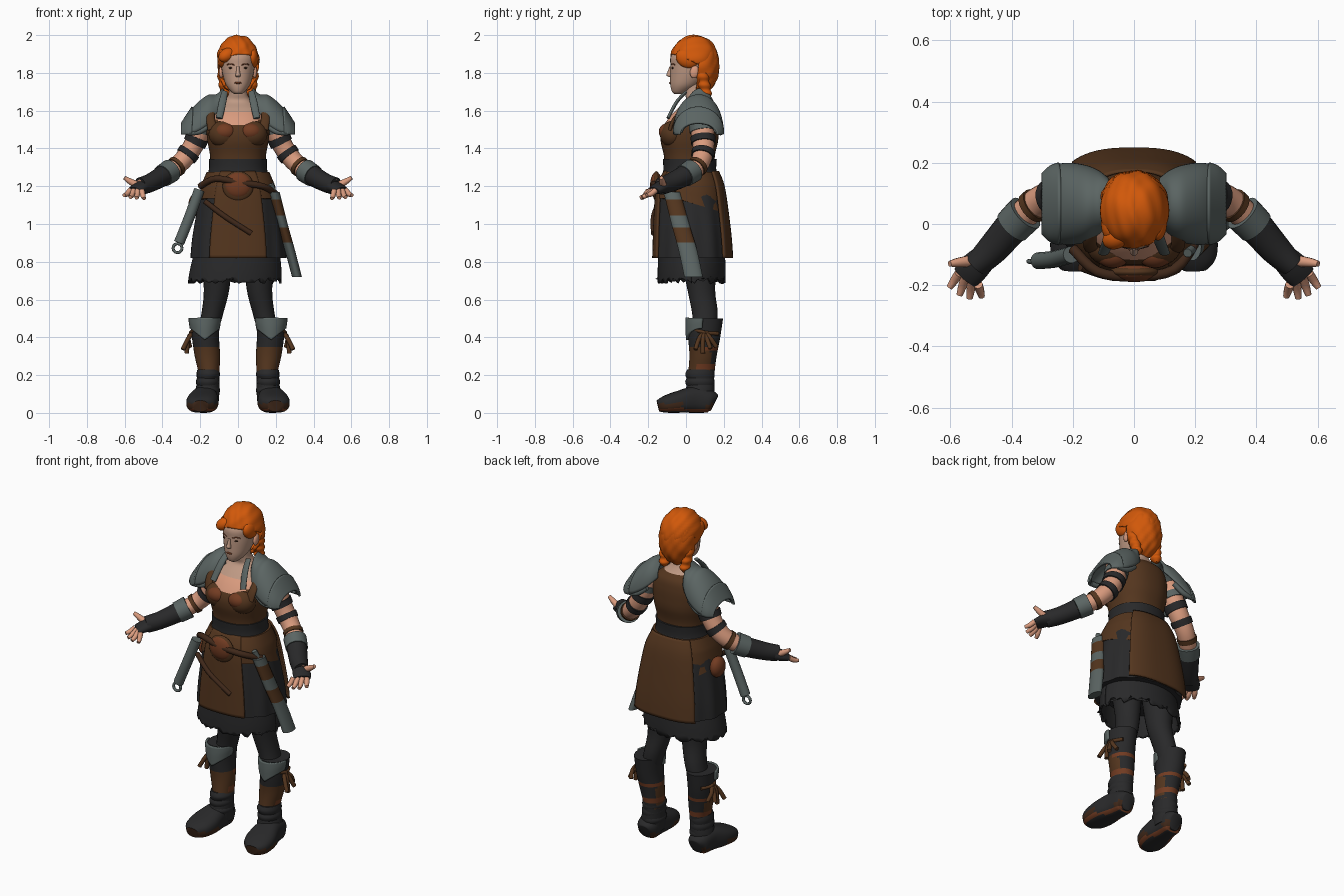
import bpy, bmesh, math, random
from mathutils import Vector, Matrix, Euler

if "Cube" in bpy.data.objects:
    bpy.data.objects.remove(bpy.data.objects["Cube"])

random.seed(4)
COLORS = {
    "skin": (0.70, 0.33, 0.21), "pale_skin": (0.52, 0.32, 0.23), "hair_orange": (0.64, 0.098, 0.003),
    "steel_grey": (0.105, 0.13, 0.125), "leather_brown": (0.088, 0.036, 0.013), "rust_leather": (0.17, 0.045, 0.016),
    "charcoal": (0.022, 0.022, 0.023), "dark_brown": (0.05, 0.021, 0.010)}
MATS = {}
for key, c in COLORS.items():
    MATS[key] = bpy.data.materials.new(key)
    MATS[key].diffuse_color = (*c, 1)


def finish(name, bm, mats, rule=None, mirror=False, thick=0, angle=50):
    """Turn a bmesh into a named, coloured, smooth object."""
    bmesh.ops.recalc_face_normals(bm, faces=bm.faces)
    bm.normal_update()
    for f in bm.faces:
        f.smooth = True
        if rule:
            f.material_index = rule(f.calc_center_median(), f.normal)
    me = bpy.data.meshes.new(name)
    bm.to_mesh(me)
    bm.free()
    ob = bpy.data.objects.new(name, me)
    bpy.context.collection.objects.link(ob)
    for m in mats.split():
        me.materials.append(MATS[m])
    bpy.ops.object.select_all(action='DESELECT')
    ob.select_set(True)
    bpy.context.view_layer.objects.active = ob
    bpy.ops.object.shade_smooth_by_angle(angle=math.radians(angle))
    if thick:
        mod = ob.modifiers.new("thickness", 'SOLIDIFY')
        mod.thickness = thick
    if mirror:
        ob.modifiers.new("mirror", 'MIRROR')
    return ob


def spline(pts, k):
    """Catmull-Rom interpolation of tuples of any length."""
    out = []
    for i in range(len(pts) - 1):
        a, b, c, d = pts[max(i - 1, 0)], pts[i], pts[i + 1], pts[min(i + 2, len(pts) - 1)]
        for j in range(k):
            t = j / k
            out.append(tuple(0.5 * (2 * q + (r - p) * t + (2 * p - 5 * q + 4 * r - s) * t * t
                                    + (3 * q - p - 3 * r + s) * t ** 3) for p, q, r, s in zip(a, b, c, d)))
    return out + [tuple(pts[-1])]


def grow(rings, g):
    return [(x, y, z, a + g, b + g) for x, y, z, a, b in rings]


def loft(name, rings, mats, n=20, k=4, plane="xy", arc=None, p=2.0, ref=(0, 1, 0), warp=None, **kw):
    """Sweep an ellipse (x, y, z, radius_a, radius_b); plane is xy, yz, or path (square to the path)."""
    rings = spline(rings, k) if k > 1 else rings
    bm, loops, ref = bmesh.new(), [], Vector(ref)
    for i, r in enumerate(rings):
        side, b = (Vector((1, 0, 0)), Vector((0, 1, 0))) if plane == "xy" else (Vector((0, 1, 0)), Vector((0, 0, 1)))
        if plane == "path":
            t = Vector(rings[min(i + 1, len(rings) - 1)][:3]) - Vector(rings[max(i - 1, 0)][:3])
            side = t.cross(ref).normalized()
            b = side.cross(t).normalized()
        a0, a1 = arc or (0, 360)
        loop = []
        for j in range(n + 1 if arc else n):
            a = math.radians(a0 + (a1 - a0) * j / n)
            c, s = (math.copysign(abs(v) ** (2 / p), v) for v in (math.cos(a), math.sin(a)))
            v = Vector(r[:3]) + side * c * r[3] + b * s * r[4]
            loop.append(bm.verts.new(warp(v) if warp else v))
        loops.append(loop)
    for u, w in zip(loops, loops[1:]):
        for j in range(len(u) if not arc else len(u) - 1):
            q = (j + 1) % len(u)
            bm.faces.new((u[j], u[q], w[q], w[j]))
    if not arc:
        bm.faces.new(loops[0])
        bm.faces.new(loops[-1])
    return finish(name, bm, mats, **kw)


def rod(name, pts, r, mats, n=10, k=4, **kw):
    return loft(name, [(*q, r, r) for q in pts], mats, n=n, k=k, plane="path", **kw)


def ball(name, loc, rad, mats, rot=(0, 0, 0), cuts=(), ripple=0, seg=28, **kw):
    """Ellipsoid with optional planar cuts (point, normal of the removed side)."""
    bm = bmesh.new()
    bmesh.ops.create_uvsphere(bm, u_segments=seg, v_segments=seg // 2, radius=1)
    if ripple:
        for v in bm.verts:
            v.co *= 1 + ripple * math.sin(11 * v.co.x + 4 * v.co.z * v.co.y) * math.cos(9 * v.co.z + 3 * v.co.x)
    m = Matrix.Translation(loc) @ Euler([math.radians(a) for a in rot]).to_matrix().to_4x4() @ Matrix.Diagonal((*rad, 1))
    bmesh.ops.transform(bm, matrix=m, verts=bm.verts)
    for co, no in cuts:
        bmesh.ops.bisect_plane(bm, geom=bm.verts[:] + bm.edges[:] + bm.faces[:], plane_co=co, plane_no=no, clear_outer=True)
    return finish(name, bm, mats, **kw)


# Torso: bodice, bare chest and neck
def bodice_rule(c, n):
    line = 1.64 if c.y > 0.07 else 1.525 + 0.35 * max(0, abs(c.x) - 0.04)
    return 0 if c.z < line else (2 if c.z > 1.595 else 1)

loft("torso", [(0, .02, 1.26, .145, .13), (0, .018, 1.36, .148, .135), (0, .018, 1.44, .162, .152), (0, .022, 1.5, .166, .15),
               (0, .038, 1.56, .157, .13), (0, .055, 1.61, .13, .10), (0, .058, 1.65, .075, .06), (0, .045, 1.69, .05, .05),
               (0, .03, 1.76, .048, .048)], "leather_brown skin pale_skin", n=56, k=8, p=2.3, rule=bodice_rule)
ball("bust", (.076, -.068, 1.475), (.08, .07, .072), "leather_brown", mirror=True)
ball("bust_panel", (.068, -.098, 1.488), (.058, .046, .046), "rust_leather", mirror=True)
loft("bodice_strap", [(.135, -.085, 1.50, .026, .01), (.145, -.06, 1.56, .022, .01), (.135, .02, 1.64, .018, .01)],
     "leather_brown", plane="path", mirror=True)
loft("waist_sash", [(0, .02, 1.26, .16, .142), (0, .02, 1.3, .153, .14), (0, .02, 1.345, .154, .143)], "charcoal", n=36, p=2.2)

# Skirts, aprons and hem
SKIRT = [(0, .025, 1.28, .15, .135), (0, .02, 1.2, .19, .17), (0, .025, 1.05, .222, .188), (0, .03, .92, .243, .198), (0, .032, .82, .252, .203)]
def pleat(v):
    a = math.atan2(v.y, v.x)
    w = 1 + 0.018 * math.sin(14 * a) * min(1, max(0, (1.25 - v.z) * 3))
    return Vector((v.x * w, v.y * w, v.z))
def ragged(v):
    return Vector((v.x, v.y, v.z + (random.uniform(-.012, .02) if v.z < .71 else 0)))
def slant(v):
    return Vector((v.x, v.y, v.z - (.06 * (v.y + .05) / .2 if v.z < 1.2 and v.y > -.05 else 0)))
loft("skirt", SKIRT, "charcoal", n=84, p=2.25, warp=pleat)
loft("fur_hem", [(-.005, .03, .86, .225, .175), (-.012, .03, .76, .242, .18), (-.017, .03, .695, .247, .18)], "charcoal", n=72,
     arc=(0, 360), warp=ragged, angle=30, thick=.012)
loft("front_apron", grow(SKIRT, .008), "leather_brown", n=18, p=2.6, arc=(240, 300), thick=.012)
loft("back_apron", grow(SKIRT, .015), "leather_brown", n=18, p=2.7, arc=(46, 134), thick=.012)
loft("hip_wrap", grow([(0, .025, 1.275, .152, .132), (0, .02, 1.2, .183, .166), (0, .022, 1.135, .2, .175)], .014),
     "leather_brown", n=48, p=2.3, warp=slant)
rod("apron_belt", [(-.175, -.14, 1.12), (-.07, -.172, 1.04), (.07, -.172, .95)], .014, "dark_brown")
rod("hip_belt", [(-.2, -.08, 1.2), (-.12, -.155, 1.24), (0, -.172, 1.22), (.13, -.15, 1.2), (.2, -.06, 1.16)], .017, "dark_brown")

# Pouches
ball("front_pouch", (0, -.158, 1.205), (.073, .032, .07), "rust_leather")
ball("front_pouch_rim", (0, -.157, 1.2), (.082, .024, .08), "leather_brown")
ball("side_pouch", (-.225, .02, 1.1), (.038, .055, .06), "rust_leather")

# Steel rod with a ring on one hip, banded scabbard on the other
rod("hip_rod", [(-.205, -.10, 1.18), (-.26, -.115, 1.03), (-.312, -.12, .90)], .028, "steel_grey", n=14)
rod("rod_ring", [(-.32 + .024 * math.cos(i * math.pi / 6), -.122, .872 + .024 * math.sin(i * math.pi / 6)) for i in range(13)],
    .008, "steel_grey", k=1, n=8)
SCAB = [(.19, -.075, 1.17, .03, .045), (.235, -.03, 1.0, .028, .048), (.275, .01, .86, .027, .05), (.312, .04, .72, .026, .05)]
loft("scabbard", SCAB, "steel_grey leather_brown", n=18, k=16, rule=lambda c, n: int(.905 < c.z < .98 or 1.04 < c.z < 1.13))
rod("sword_grip", [(.195, -.075, 1.15), (.175, -.095, 1.21)], .015, "steel_grey")

# Shoulder armour: arched plate with a raised collar edge and a lower lip
PLATE = [(.083, .075, 1.60, .075, .118), (.115, .07, 1.565, .105, .122), (.16, .066, 1.525, .127, .158), (.22, .066, 1.49, .134, .147),
         (.268, .066, 1.48, .122, .10), (.298, .066, 1.485, .09, .052)]
loft("shoulder_plate", PLATE, "steel_grey", n=28, k=5, plane="yz", arc=(0, 180), mirror=True, thick=.012)
loft("shoulder_lip", [(.245, .066, 1.487, .136, .135), (.275, .066, 1.48, .125, .097), (.302, .066, 1.478, .10, .058)], "steel_grey",
     n=28, plane="yz", arc=(-4, 184), mirror=True, thick=.012)
for i, off in enumerate((-.052, .182)):
    loft("shoulder_edge_%d" % i, [(.14, .066 + (off - .066) * .9, 1.535, .014, .014), (.20, off, 1.49, .015, .015), (.265, off, 1.483, .014, .014)],
         "steel_grey", n=10, plane="path", mirror=True)
loft("collar_strap", [(.07, .0, 1.70, .016, .008), (.082, -.05, 1.645, .02, .009), (.10, -.095, 1.56, .018, .009)],
     "steel_grey", plane="path", ref=(0, 1, 0), mirror=True)

# Arms with wraps, cuffs and fingerless gloves
ARM = [(.18, .075, 1.575, .065, .065), (.215, .09, 1.46, .056, .06), (.262, .09, 1.375, .052, .054), (.32, .065, 1.31, .049, .05),
       (.39, .0, 1.26, .044, .046), (.46, -.08, 1.22, .038, .04), (.515, -.135, 1.2, .036, .03)]
A = spline(ARM, 8)
loft("arm", A, "skin", k=1, plane="path", mirror=True)
for nm, i, j, g, m in (("sleeve_fringe", 4, 7, .006, "steel_grey"), ("upper_arm_wrap", 8, 12, .007, "charcoal"),
                       ("elbow_wrap", 15, 19, .007, "charcoal"), ("forearm_strap", 24, 27, .006, "leather_brown"),
                       ("forearm_cuff", 28, 34, .016, "steel_grey"), ("glove", 33, 49, .011, "charcoal")):
    loft(nm, grow(A[i:j], g), m, k=1, plane="path", mirror=True)
loft("palm", [(.50, -.12, 1.2, .046, .036), (.53, -.15, 1.187, .05, .028), (.552, -.175, 1.175, .045, .02)],
     "charcoal", plane="path", ref=(0, 0, 1), mirror=True)
for i, tip in enumerate([(.603, -.208, 1.152), (.57, -.232, 1.142), (.537, -.243, 1.138), (.497, -.238, 1.135)]):
    base = Vector((.572 - .021 * i, -.162 - .012 * i, 1.178))
    mid = (base + Vector(tip)) / 2 + Vector((0, 0, -.006))
    loft("finger_%d" % (i + 1), [(*base, .015, .015), (*mid, .014, .014), (*tip, .01, .01)], "skin", n=10,
         plane="path", ref=(0, 0, 1), mirror=True)
loft("thumb", [(.525, -.12, 1.2, .02, .02), (.57, -.125, 1.225, .016, .016), (.602, -.13, 1.245, .01, .01)], "skin", n=10, plane="path", mirror=True)

# Legs and boots
loft("leg", [(.115, .07, .84, .085, .1), (.113, .08, .66, .068, .074), (.135, .1, .53, .058, .068), (.16, .1, .43, .055, .06)],
     "charcoal", mirror=True)
BOOT = [(.174, .1, .50, .078, .096), (.172, .096, .4, .072, .085), (.162, .09, .3, .067, .072), (.154, .08, .2, .055, .07),
        (.162, .075, .12, .064, .075), (.167, .075, .05, .064, .072)]
loft("boot_shaft", BOOT, "charcoal leather_brown rust_leather", n=28, k=10, mirror=True,
     rule=lambda c, n: 2 if c.y > .05 and (.225 < c.z < .262 or (c.y > .1 and .325 < c.z < .355)) else 1 if .195 < c.z < .355 and c.y < .13 else 0)
for i, z in enumerate((.12, .165, .205)):
    loft("ankle_fold_%d" % i, [(.16, .076, z + .024, .055, .07), (.157 + .003 * (i % 2), .074, z, .063, .078), (.16, .076, z - .024, .057, .072)], "charcoal", mirror=True)
loft("boot_foot", [(.17, .15, .05, .035, .045), (.17, .125, .06, .06, .06), (.176, .05, .07, .068, .07), (.187, -.04, .058, .084, .058),
                   (.197, -.11, .045, .074, .045), (.199, -.148, .036, .04, .03)], "charcoal dark_brown rust_leather", n=28, k=6, plane="path", p=2.6,
     ref=(0, 0, 1), mirror=True, rule=lambda c, n: 0 if n.z < -.9 else 2 if c.z < .024 else 1 if c.z < .05 and (c.y < -.02 or c.y > .1) else 0)
def point_down(v):
    return Vector((v.x, v.y, v.z + (.75 * abs(v.x - .175) * (.50 - v.z) / .11)))
loft("knee_plate", [(.176, .098, .505, .086, .1), (.176, .096, .45, .085, .099), (.176, .094, .385, .08, .094)], "steel_grey", n=20,
     arc=(185, 355), warp=point_down, thick=.012, mirror=True)
for i, end in enumerate([(.292, .05, .335), (.272, .09, .315), (.285, .13, .34), (.255, .16, .35)]):
    rod("boot_tassel_%d" % (i + 1), [(.235, .1, .43), (.262, .07 + .02 * i, .395), end], .012, "leather_brown", n=8, mirror=True)
rod("tassel_cord", [(.225, .05, .44), (.25, .1, .425), (.22, .17, .42)], .01, "leather_brown", n=8, mirror=True)

# Head and facial features
loft("head", [(0, -.04, 1.688, .018, .02), (0, -.032, 1.70, .036, .042), (0, -.008, 1.735, .063, .075), (0, .012, 1.785, .08, .096),
              (0, .02, 1.84, .089, .103), (0, .022, 1.89, .09, .102), (0, .03, 1.95, .06, .07)], "pale_skin", n=32, k=5)
loft("nose", [(0, -.08, 1.835, .007, .007), (0, -.086, 1.805, .01, .012), (0, -.088, 1.787, .014, .016), (0, -.08, 1.777, .008, .008)], "pale_skin", n=12)
ball("eye", (.037, -.071, 1.826), (.013, .006, .005), "dark_brown", seg=14, mirror=True)
rod("eyebrow", [(.018, -.080, 1.842), (.04, -.073, 1.848), (.058, -.059, 1.843)], .003, "rust_leather", n=8, mirror=True)
ball("mouth", (0, -.083, 1.747), (.019, .007, .006), "rust_leather", seg=14)
ball("ear", (.089, .045, 1.805), (.012, .024, .034), "skin", rot=(-12, 0, 0), seg=16, mirror=True)

# Hair: crown, back, temples and two short braids
ball("hair_crown", (0, .045, 1.868), (.112, .128, .132), "hair_orange", ripple=.03, seg=64, thick=.02,
     cuts=[((0, -.075, 1.895), (.12, -.42, -.9))])
ball("hair_back", (0, .075, 1.835), (.108, .1, .15), "hair_orange", ripple=.035, seg=64, thick=.02, cuts=[((0, .062, 1.8), (0, -.95, .1))])
ball("temple_hair", (.078, .005, 1.875), (.03, .062, .048), "hair_orange", rot=(-28, 0, 0), mirror=True)
ball("side_fringe", (-.058, -.045, 1.895), (.05, .036, .035), "hair_orange", rot=(0, -30, 25))
BRAID = [(.083 - .003 * i, .085 + .004 * i, 1.8 - .022 * i) + ((.03, .034) if i % 2 else (.024, .028)) for i in range(6)]
loft("braid", BRAID + [(.068, .11, 1.665, .012, .012)], "hair_orange", n=14, mirror=True)

for m in bpy.data.materials:
    if m.users and not m.is_grease_pencil:
        m.use_nodes = True
        m.node_tree.nodes["Principled BSDF"].inputs["Base Color"].default_value = m.diffuse_color
